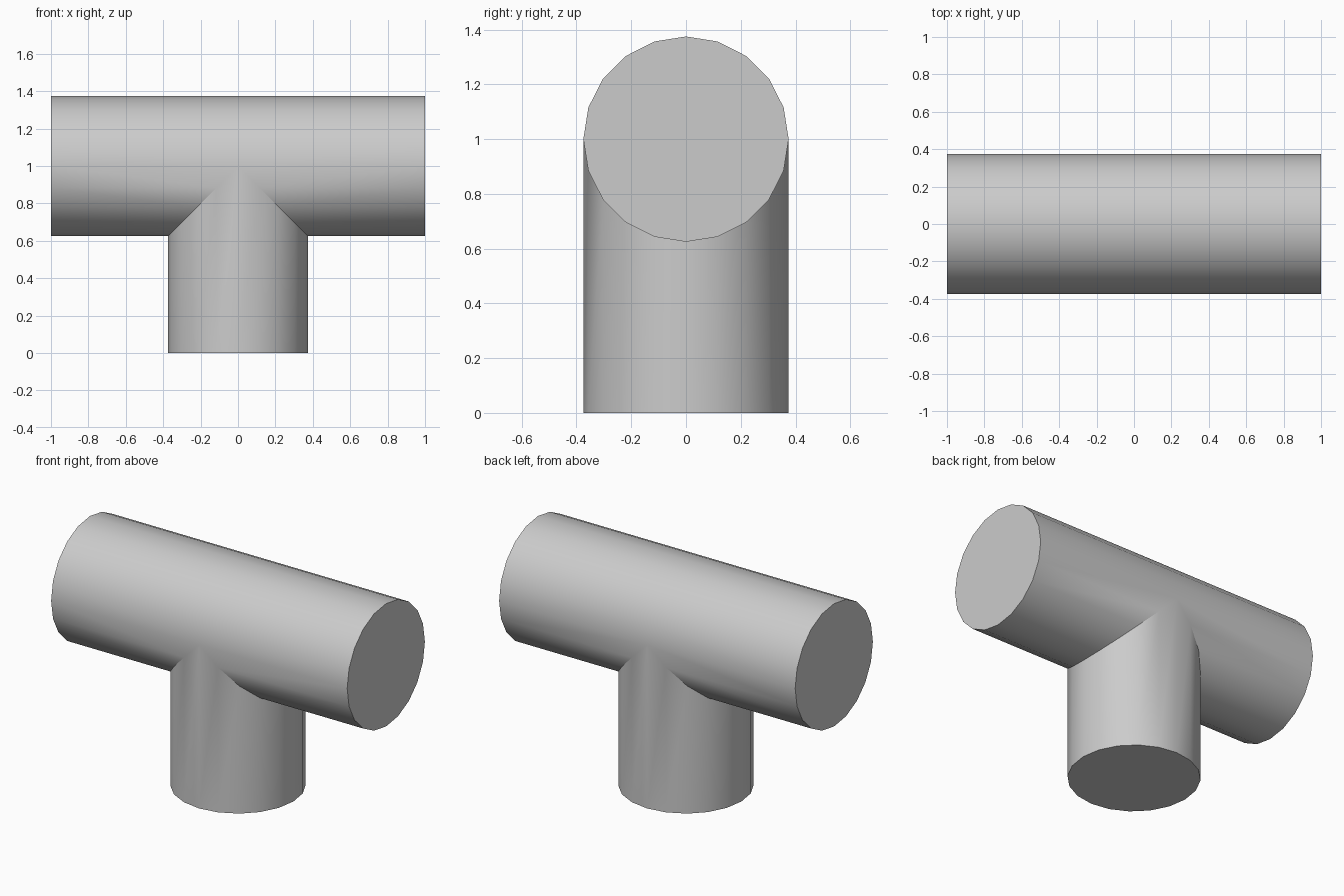
import bpy, bmesh
from math import sin, cos, tau

cube = bpy.data.objects.get("Cube")
if cube:
    bpy.data.objects.remove(cube)

RADIUS, SIDES, AXIS_Z, HALF_LENGTH = 0.375, 20, 1.0, 1.0

# Single grey material
grey = bpy.data.materials.new("pipe_grey")
grey.use_nodes = True
colour = (0.6, 0.6, 0.6, 1)
grey.diffuse_color = colour
grey.node_tree.nodes["Principled BSDF"].inputs["Base Color"].default_value = colour

bm = bmesh.new()
circle = [(RADIUS * cos(tau * i / SIDES), RADIUS * sin(tau * i / SIDES))
          for i in range(SIDES)]


def add_arm(end_points, joint_points):
    """Capped tube from a flat end ring to a mitred ring at the joint."""
    end = [bm.verts.new(p) for p in end_points]
    joint = [bm.verts.new(p) for p in joint_points]
    bm.faces.new(end)
    for i in range(SIDES):
        j = (i + 1) % SIDES
        bm.faces.new((end[i], end[j], joint[j], joint[i]))


# Left and right arms, mitred below the axis where the branch joins
for side in (-1, 1):
    add_arm([(side * HALF_LENGTH, y, AXIS_Z + h) for y, h in circle],
            [(side * max(0, -h), y, AXIS_Z + h) for y, h in circle])

# Vertical branch, its top following the mitre
add_arm([(x, y, 0) for x, y in circle],
        [(x, y, AXIS_Z - abs(x)) for x, y in circle])

# Weld the three arms into one closed skin
bmesh.ops.remove_doubles(bm, verts=bm.verts, dist=0.0005)
bmesh.ops.recalc_face_normals(bm, faces=bm.faces)

mesh = bpy.data.meshes.new("tee_pipe")
bm.to_mesh(mesh)
bm.free()
mesh.materials.append(grey)
pipe = bpy.data.objects.new("tee_pipe", mesh)
bpy.context.collection.objects.link(pipe)

# Smooth walls, crisp caps and joint
bpy.ops.object.select_all(action="DESELECT")
pipe.select_set(True)
bpy.context.view_layer.objects.active = pipe
bpy.ops.object.shade_smooth_by_angle(angle=0.52)
